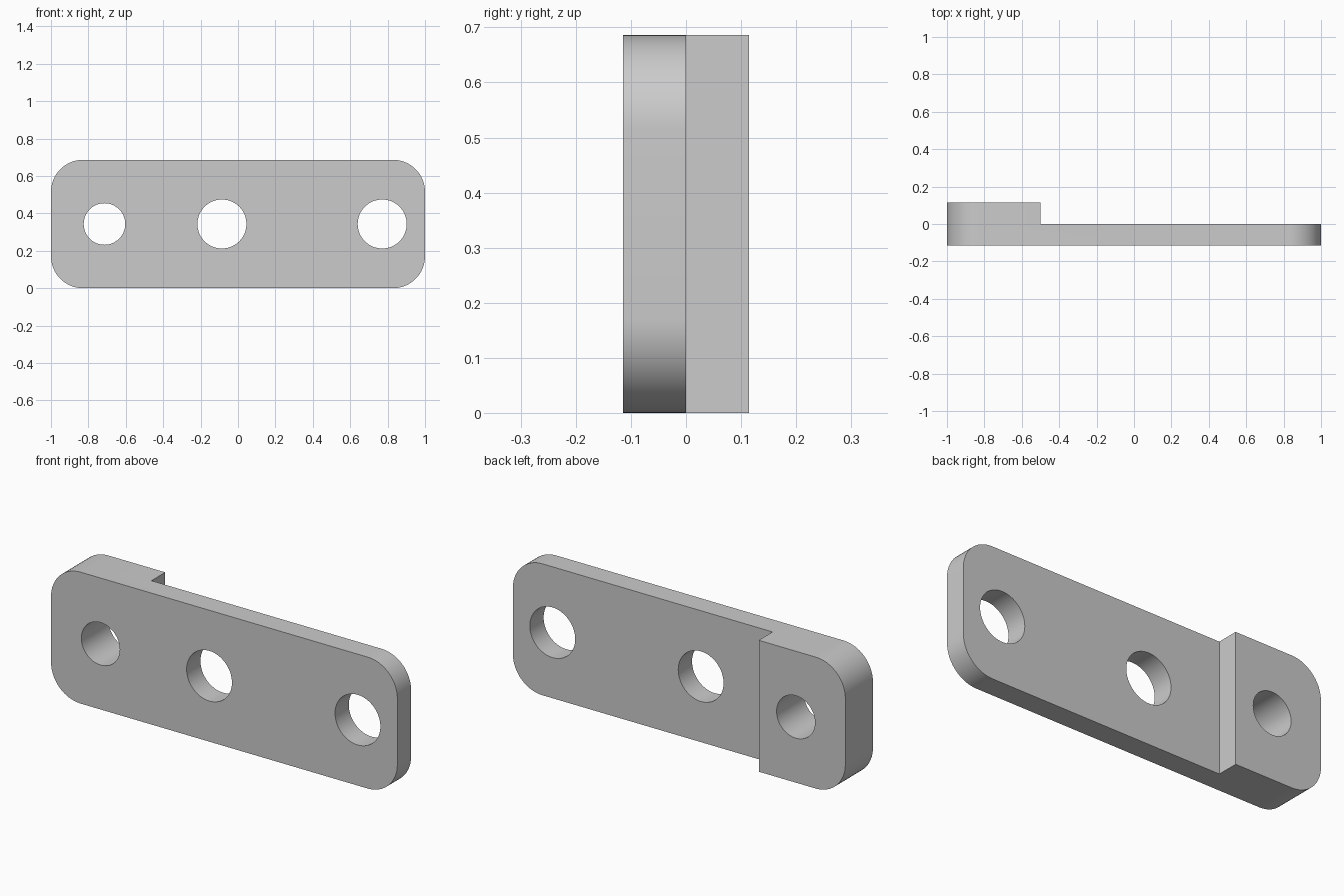
import bpy
import bmesh
import math
from mathutils import Matrix, Vector

cube = bpy.data.objects.get("Cube")
if cube:
    bpy.data.objects.remove(cube, do_unlink=True)

HALF_LENGTH, HEIGHT, HALF_DEPTH = 1.0, 0.686, 0.114
STEP_X = -0.5
CORNER_RADIUS = 0.171
HOLES = [(-0.714, 0.111), (-0.086, 0.131), (0.771, 0.131)]  # x, radius


def add_object(name, bm):
    mesh = bpy.data.meshes.new(name)
    bmesh.ops.recalc_face_normals(bm, faces=bm.faces)
    bm.to_mesh(mesh)
    bm.free()
    obj = bpy.data.objects.new(name, mesh)
    bpy.context.collection.objects.link(obj)
    return obj


def box(low, high):
    low, high = Vector(low), Vector(high)
    bm = bmesh.new()
    matrix = Matrix.Translation((low + high) / 2) @ Matrix.Diagonal((high - low).to_4d())
    bmesh.ops.create_cube(bm, size=1, matrix=matrix)
    return bm


def cut(target, cutter):
    cutter.hide_render = True
    mod = target.modifiers.new("cut", "BOOLEAN")
    mod.operation = "DIFFERENCE"
    mod.solver = "EXACT"
    mod.object = cutter
    bpy.context.view_layer.objects.active = target
    bpy.ops.object.modifier_apply(modifier=mod.name)
    bpy.data.objects.remove(cutter, do_unlink=True)


# Full-depth block with rounded corners
bm = box((-HALF_LENGTH, -HALF_DEPTH, 0), (HALF_LENGTH, HALF_DEPTH, HEIGHT))
corners = [e for e in bm.edges
           if abs(e.verts[0].co.y - e.verts[1].co.y) > HALF_DEPTH]
bmesh.ops.bevel(bm, geom=corners, offset=CORNER_RADIUS, offset_type="OFFSET",
                segments=16, profile=0.5, affect="EDGES")
plate = add_object("stepped_mounting_plate", bm)

# Thin the back, leaving the thick pad at one end
cut(plate, add_object("step_cutter", box((STEP_X, 0, -1), (2, 1, 2))))

# Through holes
for x, radius in HOLES:
    bm = bmesh.new()
    matrix = Matrix.Translation((x, 0, HEIGHT / 2)) @ Matrix.Rotation(math.pi / 2, 4, "X")
    bmesh.ops.create_cone(bm, cap_ends=True, segments=64, radius1=radius,
                          radius2=radius, depth=1, matrix=matrix)
    cut(plate, add_object("hole_cutter", bm))

# Single plain grey
grey = bpy.data.materials.new("light_grey")
grey.use_nodes = True
colour = (0.6, 0.6, 0.6, 1)
grey.diffuse_color = colour
grey.node_tree.nodes["Principled BSDF"].inputs["Base Color"].default_value = colour
plate.data.materials.clear()
plate.data.materials.append(grey)

# Smooth curves, sharp edges
bpy.ops.object.select_all(action="DESELECT")
plate.select_set(True)
bpy.context.view_layer.objects.active = plate
bpy.ops.object.shade_smooth_by_angle(angle=math.radians(30))
